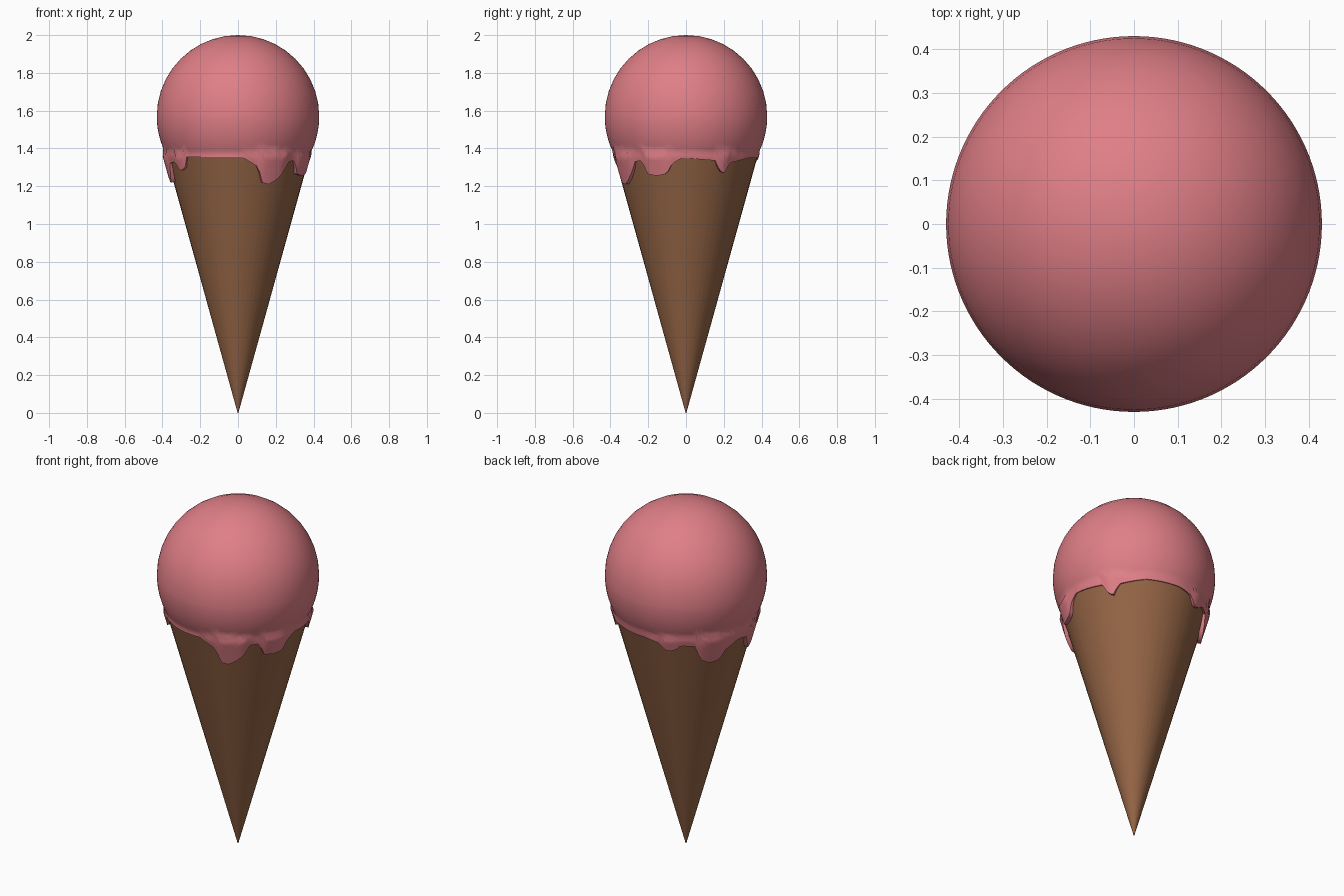
import bpy, bmesh
from math import sin, cos, pi, sqrt, radians

if "Cube" in bpy.data.objects:
    bpy.data.objects.remove(bpy.data.objects["Cube"])

SLOPE = 0.279          # cone radius per unit height
R, ZC = 0.43, 1.57     # scoop radius and centre height
COLS, UPPER, LOWER = 120, 10, 12

# Melted edge: (angle from the front towards the right, height)
EDGE = [(-180, 1.35), (-168, 1.335), (-161, 1.29), (-154, 1.30), (-149, 1.33),
        (-138, 1.325), (-133, 1.24), (-125, 1.21), (-116, 1.22), (-111, 1.275),
        (-98, 1.315), (-87, 1.30), (-82, 1.22), (-76, 1.22), (-72, 1.32),
        (-62, 1.33), (-57, 1.295), (-53, 1.28), (-48, 1.30), (-45, 1.355),
        (3, 1.355), (17, 1.30), (20, 1.22), (27, 1.21), (34, 1.235),
        (41, 1.28), (44, 1.33), (52, 1.335), (57, 1.265), (65, 1.255),
        (74, 1.265), (79, 1.32), (87, 1.35), (115, 1.335), (118, 1.28),
        (123, 1.27), (128, 1.325), (150, 1.35), (180, 1.35)]


def edge_height(a):
    for (a0, z0), (a1, z1) in zip(EDGE, EDGE[1:]):
        if a0 <= a <= a1:
            return z0 + (z1 - z0) * (a - a0) / (a1 - a0)


def sphere_radius(z):
    return sqrt(max(R * R - (z - ZC) ** 2, 0))


def finish(bm, name, color, angle):
    bmesh.ops.recalc_face_normals(bm, faces=bm.faces)
    me = bpy.data.meshes.new(name)
    bm.to_mesh(me)
    bm.free()
    ob = bpy.data.objects.new(name, me)
    bpy.context.collection.objects.link(ob)
    mat = bpy.data.materials.new(name)
    mat.diffuse_color = color
    mat.use_nodes = True
    mat.node_tree.nodes["Principled BSDF"].inputs["Base Color"].default_value = mat.diffuse_color
    me.materials.append(mat)
    bpy.ops.object.select_all(action='DESELECT')
    ob.select_set(True)
    bpy.context.view_layer.objects.active = ob
    bpy.ops.object.shade_smooth_by_angle(angle=radians(angle))


# Wafer cone
bm = bmesh.new()
top = 1.37
bmesh.ops.create_cone(bm, cap_ends=True, segments=48, radius1=0.002,
                      radius2=top * SLOPE, depth=top)
bmesh.ops.translate(bm, verts=bm.verts, vec=(0, 0, top / 2))
finish(bm, "wafer_cone", (0.30, 0.13, 0.06, 1), 40)

# Ice cream scoop: dome above, dripping skirt below
bm = bmesh.new()
pole = bm.verts.new((0, 0, ZC + R))
columns = []
for i in range(COLS):
    a = -180 + 360 * i / COLS
    ze = edge_height(a)
    depth = max(0, min(1, (1.355 - ze) / 0.1))
    pts = []
    for k in range(1, UPPER + 1):
        t = k / UPPER * pi / 2
        pts.append((R * sin(t), ZC + R * cos(t)))
    for k in range(1, LOWER + 1):
        z = ZC + (ze - ZC) * k / LOWER
        low = min(1, (ZC - z) / 0.2)
        thick = 0.006 + 0.016 * depth
        skirt = (SLOPE * z + thick) * low
        pts.append((max(sphere_radius(z), skirt), z))
    # underside lip turned in to the cone
    pts.append((SLOPE * ze - 0.012, ze + 0.004))
    p = radians(a)
    columns.append([bm.verts.new((r * sin(p), -r * cos(p), z)) for r, z in pts])
for i, c in enumerate(columns):
    d = columns[(i + 1) % COLS]
    bm.faces.new((pole, c[0], d[0]))
    for k in range(len(c) - 1):
        bm.faces.new((c[k], d[k], d[k + 1], c[k + 1]))
finish(bm, "ice_cream_scoop", (0.74, 0.21, 0.24, 1), 50)
